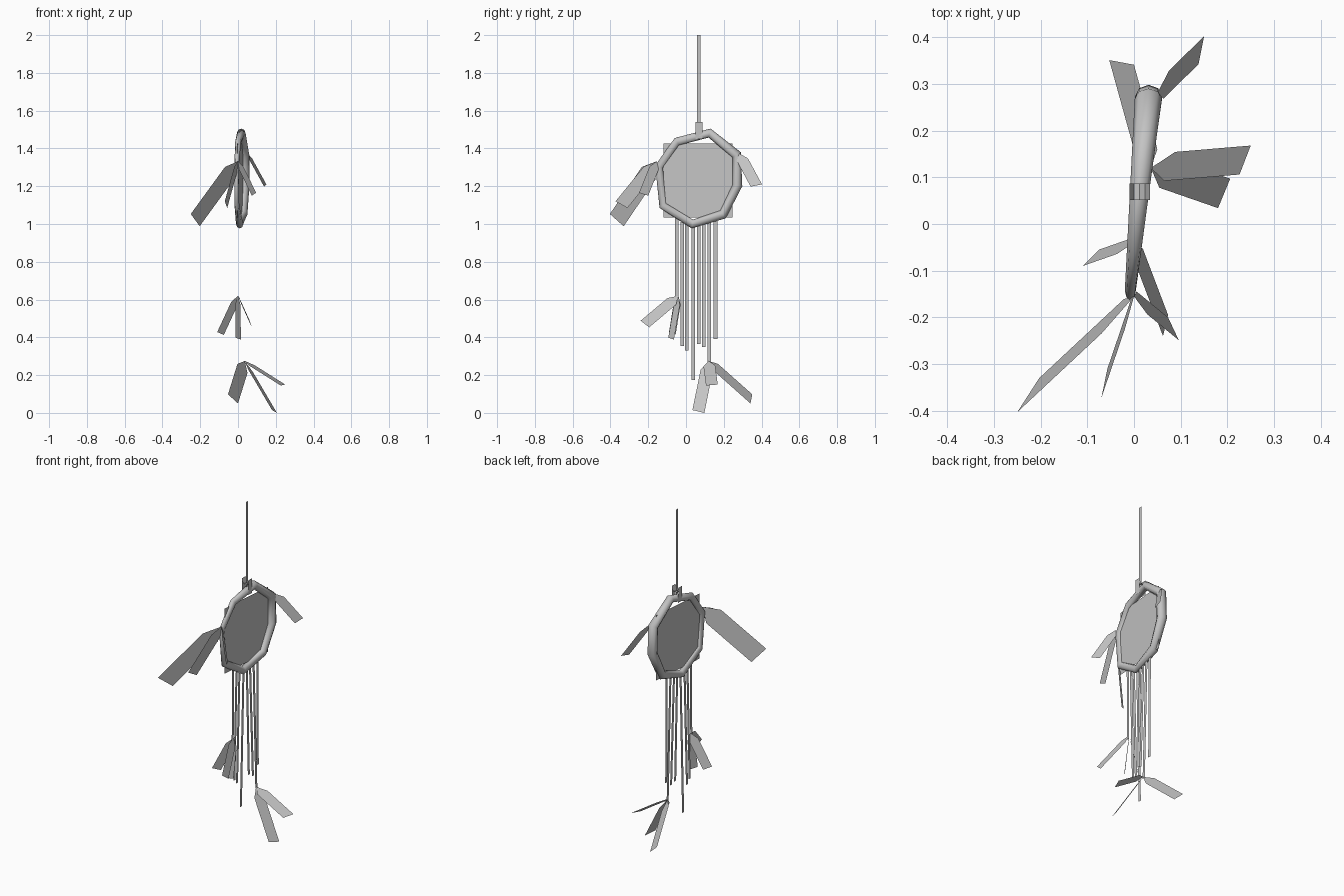
import bpy, bmesh, math
from mathutils import Vector

cube = bpy.data.objects.get("Cube")
if cube:
    bpy.data.objects.remove(cube)

grey = bpy.data.materials.new("plain_grey")
grey.use_nodes = True
GREY = (0.55, 0.55, 0.55, 1)
grey.diffuse_color = GREY
grey.node_tree.nodes["Principled BSDF"].inputs["Base Color"].default_value = GREY


def make(name, verts, faces, smooth=False):
    mesh = bpy.data.meshes.new(name)
    mesh.from_pydata(verts, [], faces)
    mesh.materials.append(grey)
    bm = bmesh.new()
    bm.from_mesh(mesh)
    bmesh.ops.recalc_face_normals(bm, faces=bm.faces)
    bm.to_mesh(mesh)
    bm.free()
    for p in mesh.polygons:
        p.use_smooth = smooth
    obj = bpy.data.objects.new(name, mesh)
    bpy.context.collection.objects.link(obj)
    return obj


def hoop_x(y):
    """Sideways position of the slightly turned hoop plane."""
    return 0.006 + 0.085 * y


# Hoop: eight mitred sections of a tube that thickens toward the back
outline = [(0.13, 1.505), (0.29, 1.38), (0.298, 1.20), (0.21, 1.03),
           (0.03, 0.977), (-0.14, 1.085), (-0.163, 1.31), (-0.06, 1.455)]
centre = Vector((0.07, 1.24))
SIDES, verts, faces = 8, [], []
for y, z in outline:
    out = (Vector((y, z)) - centre).normalized()
    radius = 0.023 + 0.01 * y
    mid = Vector((y, z)) - out * radius
    depth = 0.018 + 0.038 * y
    for k in range(SIDES):
        a = math.tau * k / SIDES
        p = mid + out * radius * math.cos(a)
        verts.append((hoop_x(y) + depth * math.sin(a), p.x, p.y))
count = len(outline)
for i in range(count):
    n = (i + 1) % count
    for k in range(SIDES):
        m = (k + 1) % SIDES
        faces.append((i * SIDES + k, i * SIDES + m, n * SIDES + m, n * SIDES + k))
make("hoop", verts, faces, True)

# Web: one flat square inside the hoop
front, back, low, high = -0.12, 0.245, 1.035, 1.425
make("web", [(hoop_x(y), y, z) for y, z in
             ((front, low), (back, low), (back, high), (front, high))], [(0, 1, 2, 3)])


def strip(name, path, y, width):
    """Flat ribbon following (x, z) points, its width along y."""
    v = [(x, y + s * width / 2, z) for x, z in path for s in (-1, 1)]
    f = [(2 * i, 2 * i + 1, 2 * i + 3, 2 * i + 2) for i in range(len(path) - 1)]
    make(name, v, f)


# Hanging cord and the band that ties it to the hoop
strip("hanging_cord", [(0.012, 1.49), (0.012, 2.0)], 0.068, 0.02)
strip("cord_band", [(-0.008, 1.45), (-0.01, 1.54), (0.0, 1.508), (0.012, 1.512),
                    (0.024, 1.508), (0.034, 1.54), (0.032, 1.45)], 0.069, 0.035)

# Fringe strings: y, bottom x, bottom z
for i, (y, x, z) in enumerate([(-0.05, 0.0, 0.6), (-0.02, -0.01, 0.355),
                               (0.005, -0.01, 0.33), (0.039, -0.008, 0.175),
                               (0.067, 0.025, 0.365), (0.094, 0.033, 0.35),
                               (0.124, 0.035, 0.265), (0.156, 0.022, 0.39)]):
    top = 1.05 if y < -0.03 or y > 0.14 else 1.01
    strip(f"fringe_string_{i + 1}", [(hoop_x(y), top), (x, z)], y, 0.019)


def feather(name, tip, end_a, end_b):
    """Flat feather: pointed root, parallel edges, square end."""
    tip, a, b = Vector(tip), Vector(end_a), Vector(end_b)
    mid, half = (a + b) / 2, (a - b) / 2
    root = tip.lerp(mid, 0.2)
    make(name, [tip, root + half, a, b, root - half], [(0, 1, 2, 3, 4)])


# Feathers: each cluster shares a root point
clusters = {
    "front_hoop_feather": ((0.0, -0.155, 1.332), [
        ((-0.25, -0.403, 1.053), (-0.203, -0.33, 0.988)),
        ((-0.07, -0.373, 1.12), (-0.057, -0.31, 1.085)),
        ((0.096, -0.249, 1.165), (0.073, -0.2, 1.15))]),
    "back_hoop_feather": ((0.05, 0.28, 1.375), [
        ((0.15, 0.402, 1.21), (0.138, 0.342, 1.198))]),
    "upper_string_feather": ((0.0, -0.04, 0.62), [
        ((0.062, -0.24, 0.488), (0.073, -0.195, 0.453)),
        ((-0.11, -0.09, 0.428), (-0.075, -0.055, 0.413)),
        ((-0.012, -0.094, 0.398), (0.015, -0.064, 0.388))]),
    "lower_string_feather": ((0.036, 0.12, 0.275), [
        ((-0.053, 0.351, 0.098), (0.0, 0.341, 0.05)),
        ((0.18, 0.034, 0.015), (0.206, 0.097, 0.0)),
        ((0.25, 0.168, 0.15), (0.226, 0.106, 0.145))]),
}
for name, (tip, ends) in clusters.items():
    for i, (a, b) in enumerate(ends):
        feather(f"{name}_{i + 1}", tip, a, b)
